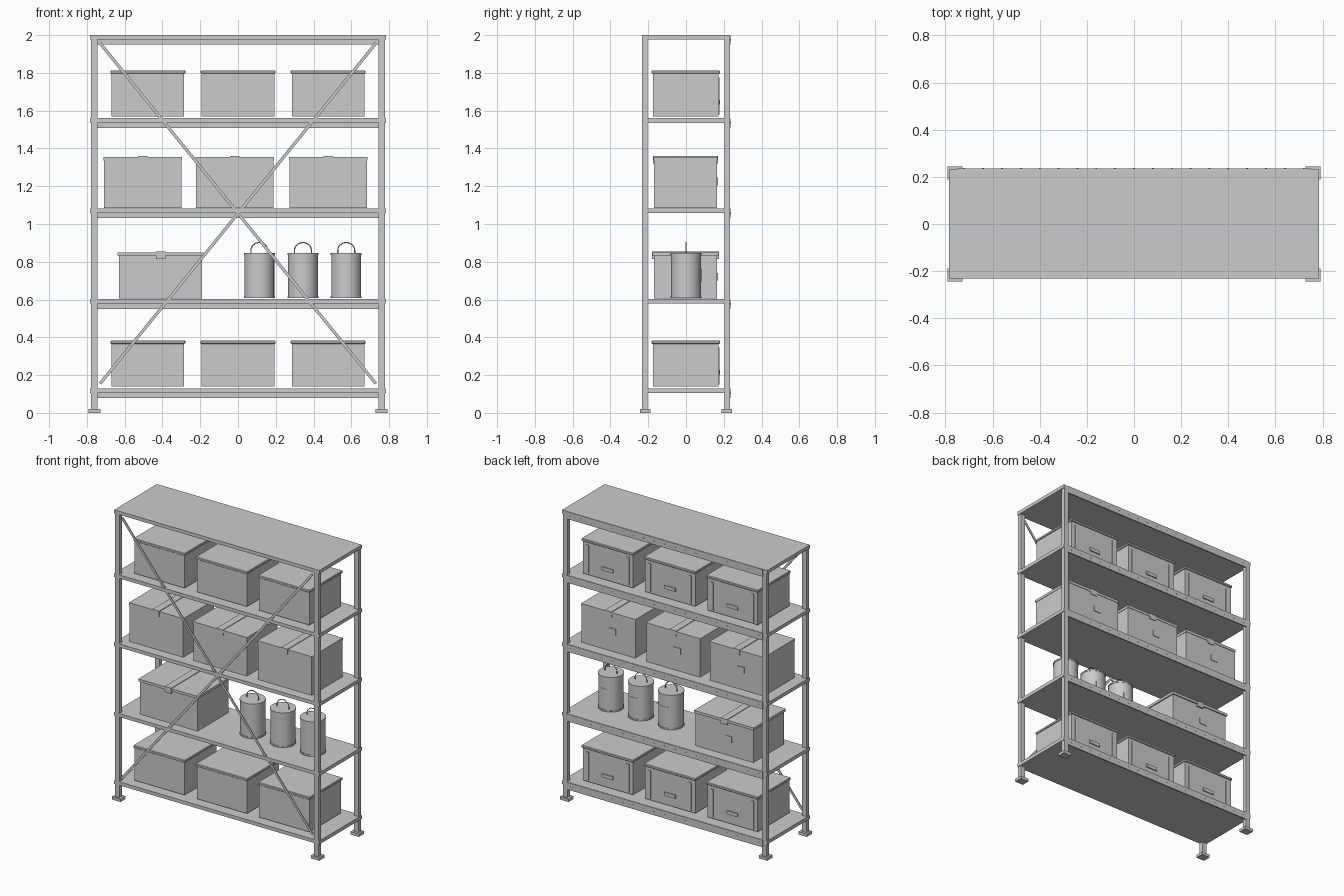
import bpy, bmesh, math
from mathutils import Vector, Matrix

if "Cube" in bpy.data.objects:
    bpy.data.objects.remove(bpy.data.objects["Cube"])


def finish(name, bm, smooth=False):
    me = bpy.data.meshes.new(name)
    bmesh.ops.recalc_face_normals(bm, faces=bm.faces)
    bm.to_mesh(me)
    bm.free()
    ob = bpy.data.objects.new(name, me)
    bpy.context.collection.objects.link(ob)
    if smooth:
        bpy.context.view_layer.objects.active = ob
        ob.select_set(True)
        bpy.ops.object.shade_smooth_by_angle(angle=math.radians(35))
        ob.select_set(False)
    return ob


def add_box(bm, x, y, z):
    """Box from (min, max) pairs on each axis."""
    size = [b - a for a, b in (x, y, z)]
    mid = [(a + b) / 2 for a, b in (x, y, z)]
    m = Matrix.Translation(mid) @ Matrix.Diagonal((*size, 1))
    bmesh.ops.create_cube(bm, size=1, matrix=m)


def box(name, *ranges):
    bm = bmesh.new()
    add_box(bm, *ranges)
    return finish(name, bm)


def span(c, w):
    return (c - w / 2, c + w / 2)


def add_disc(bm, c, r, h, seg=48):
    bmesh.ops.create_cone(bm, cap_ends=True, segments=seg, radius1=r, radius2=r,
                          depth=h, matrix=Matrix.Translation(c))


SHELVES = [0.13, 0.602, 1.083, 1.56, 2.0]

# posts and foot plates
for sx in (-1, 1):
    for sy in (-1, 1):
        box("post", span(sx * 0.762, 0.034), span(sy * 0.218, 0.028), (0.01, 1.99))
        box("foot_plate", span(sx * 0.76, 0.064), span(sy * 0.216, 0.056), (0, 0.02))

# shelf panels with a deeper studded strip along the +y edge
for z in SHELVES:
    box("shelf_panel", (-0.784, 0.784), (-0.232, 0.232), (z - 0.024, z))
    bm = bmesh.new()
    add_box(bm, (-0.75, 0.75), (0.228, 0.236), (z - 0.051, z - 0.001))
    for i in range(19):
        m = Matrix.Translation((-0.72 + i * 0.08, 0.2365, z - 0.025)) @ Matrix.Rotation(math.pi / 2, 4, 'X')
        bmesh.ops.create_cone(bm, cap_ends=True, segments=10, radius1=0.004,
                              radius2=0.004, depth=0.003, matrix=m)
    finish("shelf_strip", bm)

# crossed braces on the -y side
for s in (-1, 1):
    a, b = Vector((-s * 0.73, -0.226 + s * 0.003, 1.957)), Vector((s * 0.73, -0.226 + s * 0.003, 0.155))
    d = b - a
    bm = bmesh.new()
    m = (Matrix.Translation((a + b) / 2) @ Matrix.Rotation(math.atan2(d.x, d.z), 4, 'Y')
         @ Matrix.Diagonal((0.016, 0.006, d.length, 1)))
    bmesh.ops.create_cube(bm, size=1, matrix=m)
    finish("cross_brace", bm)


def storage_bin(cx, z):
    """Lidded bin with two front ribs and a grip bar."""
    bm = bmesh.new()
    add_box(bm, span(cx, 0.384), (-0.176, 0.172), (z + 0.01, z + 0.245))
    finish("bin_body", bm)
    bm = bmesh.new()
    add_box(bm, span(cx, 0.396), (-0.182, 0.18), (z + 0.236, z + 0.253))
    bmesh.ops.bevel(bm, geom=bm.edges[:], offset=0.003, segments=1, affect='EDGES')
    finish("bin_lid", bm)
    for s in (-1, 1):
        box("bin_rib", span(cx + s * 0.155, 0.018), (0.17, 0.177), (z + 0.02, z + 0.215))
    box("bin_grip", span(cx, 0.085), (0.17, 0.179), span(z + 0.085, 0.024))


def carton(cx, z, w, h, over):
    """Lidded carton with a tape strip over the lid and a label."""
    box("carton_body", span(cx, w), (-0.17, 0.165), (z + 0.003, z + h - 0.005))
    box("carton_lid", span(cx, w + over), (-0.17 - over / 2, 0.165 + over / 2),
        (z + h - 0.018, z + h))
    bm = bmesh.new()
    add_box(bm, span(cx, 0.05), (-0.172 - over / 2, 0.167 + over / 2), (z + h - 0.035, z + h + 0.004))
    finish("carton_tape", bm)
    box("carton_label", span(cx - 0.03, 0.055), (0.163, 0.169), span(z + h - 0.13, 0.04))


for z in (SHELVES[0], SHELVES[3]):
    for cx in (-0.477, 0, 0.477):
        storage_bin(cx, z)
for cx in (-0.505, -0.018, 0.477):
    carton(cx, SHELVES[2], 0.41, 0.272, 0.006)
carton(-0.41, SHELVES[1], 0.44, 0.248, 0.016)

# cans with rims, bail handles and curved labels
for cx in (0.113, 0.344, 0.573):
    z = SHELVES[1]
    bm = bmesh.new()
    add_disc(bm, (cx, 0, z + 0.123), 0.079, 0.236)
    for zz in (z + 0.01, z + 0.24):
        add_disc(bm, (cx, 0, zz), 0.082, 0.01)
    finish("can_body", bm, True)

    cu = bpy.data.curves.new("can_handle", 'CURVE')
    cu.dimensions = '3D'
    cu.bevel_depth = 0.003
    cu.bevel_resolution = 2
    cu.use_fill_caps = True
    pts = [(-0.045, z + 0.235)]
    pts += [(-0.045 * math.cos(math.pi * i / 12), z + 0.258 + 0.042 * math.sin(math.pi * i / 12))
            for i in range(13)]
    pts += [(0.045, z + 0.235)]
    sp = cu.splines.new('POLY')
    sp.points.add(len(pts) - 1)
    for p, (px, pz) in zip(sp.points, pts):
        p.co = (cx + px, 0, pz, 1)
    bpy.context.collection.objects.link(bpy.data.objects.new("can_handle", cu))

    bm = bmesh.new()
    rows = []
    for i in range(9):
        t = math.radians(65 + 50 * i / 8)
        rows.append([bm.verts.new((cx + r * math.cos(t), r * math.sin(t), zz))
                     for r, zz in ((0.077, z + 0.09), (0.081, z + 0.09), (0.081, z + 0.16), (0.077, z + 0.16))])
    for a, b in zip(rows, rows[1:]):
        for k in range(4):
            bm.faces.new((a[k], a[(k + 1) % 4], b[(k + 1) % 4], b[k]))
    bm.faces.new(rows[0])
    bm.faces.new(rows[-1])
    finish("can_label", bm, True)
